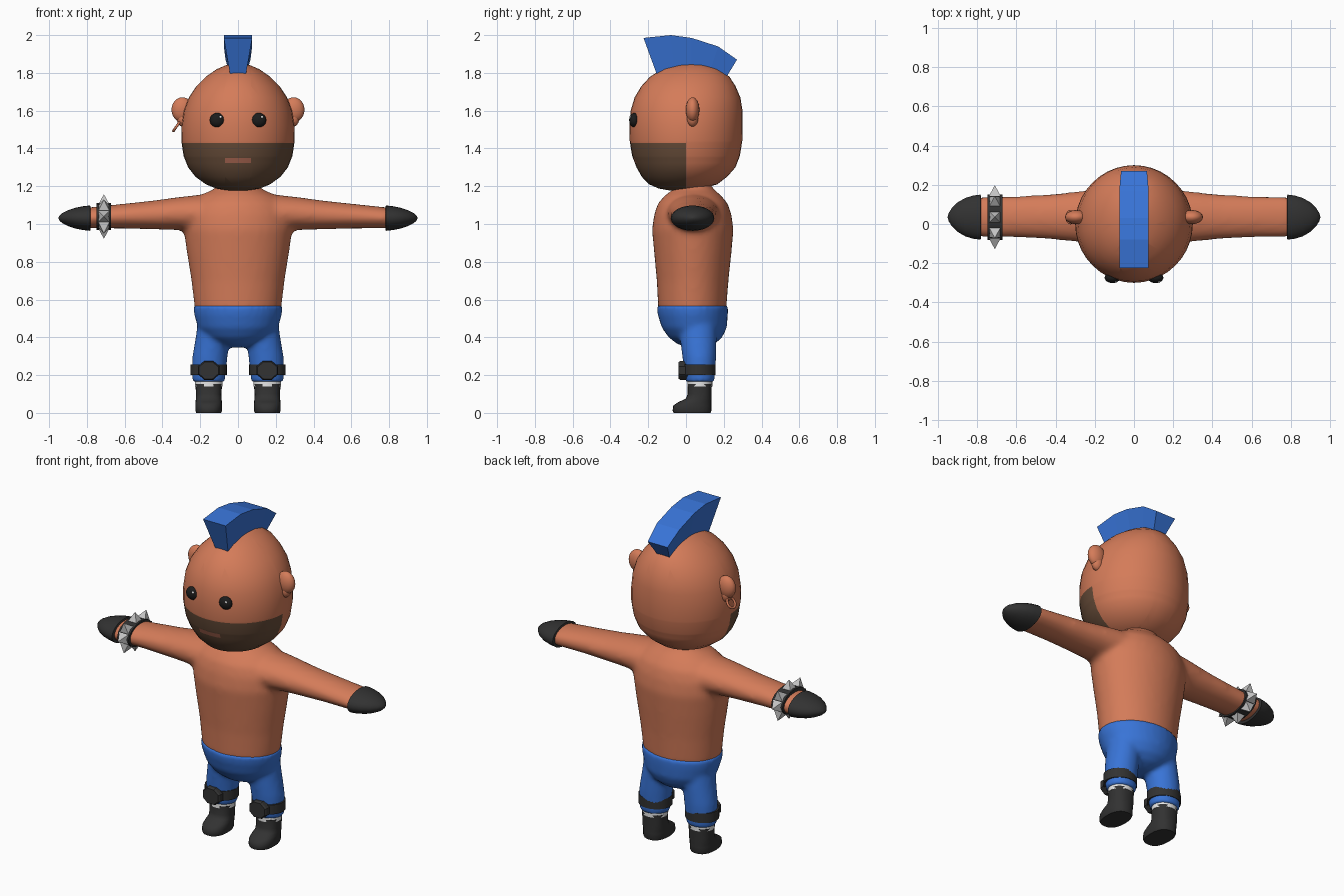
import bpy, bmesh, math
from mathutils import Matrix, Vector

if "Cube" in bpy.data.objects:
    bpy.data.objects.remove(bpy.data.objects["Cube"])


def material(name, r, g, b):
    m = bpy.data.materials.new(name)
    m.diffuse_color = (r, g, b, 1)
    m.use_nodes = True
    m.node_tree.nodes["Principled BSDF"].inputs["Base Color"].default_value = m.diffuse_color
    return m


SKIN = material("skin", 0.66, 0.20, 0.10)
BLUE = material("blue", 0.04, 0.175, 0.68)
DARK = material("dark_leather", 0.032, 0.032, 0.032)
BEARD = material("beard", 0.14, 0.075, 0.042)
LIPS = material("lips", 0.43, 0.145, 0.09)
EYE = material("eye_black", 0.012, 0.012, 0.012)
METAL = material("metal", 0.55, 0.55, 0.55)
WHITE = material("white", 0.85, 0.85, 0.85)


def loft(bm, rings, axis="z", n=32, power=2.0, turn=0.0):
    """Rings are (position on axis, centre a, radius a, centre b, radius b)."""
    loops = []
    for t, ca, ra, cb, rb in rings:
        loop = []
        for i in range(n):
            ang = 2 * math.pi * i / n + turn
            c, s = math.cos(ang), math.sin(ang)
            a = ca + ra * math.copysign(abs(c) ** (2 / power), c)
            b = cb + rb * math.copysign(abs(s) ** (2 / power), s)
            co = {"z": (a, b, t), "x": (t, a, b), "y": (a, t, b)}[axis]
            loop.append(bm.verts.new(co))
        loops.append(loop)
    for lo, hi in zip(loops, loops[1:]):
        for i in range(n):
            j = (i + 1) % n
            bm.faces.new((lo[i], lo[j], hi[j], hi[i]))
    bm.faces.new(loops[0])
    bm.faces.new(loops[-1])


def finish(name, bm, *mats, angle=40, remesh=0):
    bmesh.ops.recalc_face_normals(bm, faces=bm.faces)
    me = bpy.data.meshes.new(name)
    bm.to_mesh(me)
    bm.free()
    ob = bpy.data.objects.new(name, me)
    bpy.context.collection.objects.link(ob)
    for m in mats:
        me.materials.append(m)
    if remesh:
        r = ob.modifiers.new("blend", "REMESH")
        r.mode, r.voxel_size, r.use_smooth_shade = "VOXEL", remesh, True
        s = ob.modifiers.new("soften", "SMOOTH")
        s.factor, s.iterations = 0.5, 8
    elif angle:
        bpy.ops.object.select_all(action="DESELECT")
        ob.select_set(True)
        bpy.context.view_layer.objects.active = ob
        bpy.ops.object.shade_smooth_by_angle(angle=math.radians(angle))
    return ob


def part(name, rings, mat, angle=40, **kw):
    bm = bmesh.new()
    loft(bm, rings, **kw)
    return finish(name, bm, mat, angle=angle)


def ball(name, centre, radii, mat):
    bm = bmesh.new()
    bmesh.ops.create_uvsphere(bm, u_segments=20, v_segments=12, radius=1,
                              matrix=Matrix.Translation(centre) @ Matrix.Diagonal((*radii, 1)))
    return finish(name, bm, mat, angle=60)


# head, with beard and mouth cut into the surface
bm = bmesh.new()
head = [(1.178, 0.06, -0.03, 0.06), (1.188, 0.115, -0.025, 0.12), (1.21, 0.17, -0.015, 0.18),
        (1.25, 0.225, -0.008, 0.226), (1.30, 0.264, 0, 0.262), (1.36, 0.288, 0, 0.285),
        (1.44, 0.30, 0, 0.298), (1.52, 0.298, 0, 0.30), (1.60, 0.286, 0.003, 0.296),
        (1.67, 0.26, 0.008, 0.28), (1.73, 0.22, 0.013, 0.249), (1.78, 0.17, 0.02, 0.21),
        (1.82, 0.112, 0.025, 0.15), (1.84, 0.065, 0.03, 0.09), (1.85, 0.015, 0.03, 0.02)]
loft(bm, [(z, 0, rx, cy, ry) for z, rx, cy, ry in head], n=40)
for co, no in (((0, 0, 0), (0, 1, 0)), ((0, 0, 1.43), (0, 0, 1)), ((0, 0, 1.323), (0, 0, 1)),
               ((0, 0, 1.35), (0, 0, 1)), ((0.068, 0, 0), (1, 0, 0)), ((-0.068, 0, 0), (1, 0, 0))):
    bmesh.ops.bisect_plane(bm, geom=bm.verts[:] + bm.edges[:] + bm.faces[:],
                           plane_co=co, plane_no=no, dist=1e-5)
for f in bm.faces:
    c = f.calc_center_median()
    if c.y < 0 and c.z < 1.43:
        mouth = abs(c.x) < 0.068 and 1.323 < c.z < 1.35 and c.y < -0.15
        f.material_index = 2 if mouth else 1
finish("head", bm, SKIN, BEARD, LIPS, angle=60)

# eyes and ears
for side, sx in (("left", 1), ("right", -1)):
    ball(side + "_eye", (sx * 0.11, -0.274, 1.55), (0.04, 0.027, 0.038), EYE)
    ball(side + "_eye_glint", (sx * 0.11 + 0.017, -0.295, 1.566), (0.007, 0.005, 0.007), WHITE)
    ball(side + "_ear", (sx * 0.295, 0.035, 1.605), (0.057, 0.036, 0.066), SKIN)
    ball(side + "_earlobe", (sx * 0.29, 0.035, 1.56), (0.035, 0.03, 0.045), SKIN)

# hoop earring
bpy.ops.mesh.primitive_torus_add(major_radius=0.03, minor_radius=0.007, major_segments=20,
                                 minor_segments=8, location=(-0.325, 0.035, 1.517),
                                 rotation=(0, math.radians(-55), 0))
hoop = bpy.context.object
hoop.name = "earring"
hoop.data.materials.append(SKIN)
bpy.ops.object.shade_smooth()

# mohawk: columns of (top y, top z, half width, bottom y, bottom z)
bm = bmesh.new()
cols = []
for ty, tz, w, by, bz in ((-0.225, 1.985, 0.075, -0.15, 1.78), (-0.08, 2.0, 0.075, -0.06, 1.79),
                          (0.03, 1.985, 0.075, 0.03, 1.8), (0.17, 1.94, 0.075, 0.12, 1.79),
                          (0.27, 1.87, 0.066, 0.215, 1.78)):
    cols.append([bm.verts.new(p) for p in ((-w, ty, tz), (w, ty, tz), (0.04, by, bz), (-0.04, by, bz))])
for a, b in zip(cols, cols[1:]):
    for i in range(4):
        j = (i + 1) % 4
        bm.faces.new((a[i], a[j], b[j], b[i]))
bm.faces.new(cols[0])
bm.faces.new(cols[-1])
finish("mohawk", bm, BLUE, angle=0)

# torso and arms blended into one skin
bm = bmesh.new()
torso = [(0.54, 0.228, 0.033, 0.18), (0.70, 0.247, 0.035, 0.19), (0.85, 0.271, 0.036, 0.205),
         (0.97, 0.288, 0.036, 0.216), (1.05, 0.283, 0.036, 0.205), (1.11, 0.255, 0.036, 0.185),
         (1.155, 0.195, 0.037, 0.145), (1.185, 0.125, 0.04, 0.105), (1.23, 0.09, 0.05, 0.07)]
loft(bm, [(z, 0, rx, cy, ry) for z, rx, cy, ry in torso])
arm = [(0.10, 0.14, 1.055, 0.10), (0.22, 0.138, 1.057, 0.096), (0.32, 0.125, 1.055, 0.087),
       (0.45, 0.113, 1.048, 0.076), (0.60, 0.105, 1.042, 0.066), (0.78, 0.103, 1.033, 0.056),
       (0.85, 0.085, 1.03, 0.045)]
for s in (1, -1):
    loft(bm, [(s * x, 0.037, ry, cz, rz) for x, ry, cz, rz in arm], axis="x")
finish("torso_and_arms", bm, SKIN, remesh=0.016)

# gloves
glove = [(0.78, 0.106, 0.06), (0.783, 0.115, 0.067), (0.82, 0.110, 0.063), (0.86, 0.098, 0.055),
         (0.90, 0.075, 0.042), (0.93, 0.045, 0.027), (0.945, 0.021, 0.013), (0.95, 0.004, 0.003)]
for side, s in (("left", 1), ("right", -1)):
    part(side + "_glove", [(s * x, 0.035, ry, 1.031, rz) for x, ry, rz in glove], DARK, axis="x", n=24)

# studded wristband
CY, CZ, RY, RZ = 0.035, 1.04, 0.116, 0.071
part("wristband", [(x, CY, RY, CZ, RZ) for x in (-0.748, -0.672)], DARK, axis="x", n=16)
bm = bmesh.new()
for k in range(8):
    a = k * math.pi / 4
    pos = Vector((-0.71, CY + RY * math.cos(a), CZ + RZ * math.sin(a)))
    out = Vector((0, math.cos(a) / RY, math.sin(a) / RZ)).normalized()
    aim = Matrix((Vector((1, 0, 0)), out.cross(Vector((1, 0, 0))), out)).transposed().to_4x4()
    bmesh.ops.create_cone(bm, cap_ends=True, segments=4, radius1=0.042, radius2=0, depth=0.055,
                          matrix=Matrix.Translation(pos + out * 0.0195) @ aim
                          @ Matrix.Rotation(math.pi / 4, 4, "Z"))
finish("wristband_spikes", bm, METAL, angle=0)

# trousers: hips and both legs
bm = bmesh.new()
hips = [(0.572, 0.238, 0.033, 0.19), (0.52, 0.232, 0.036, 0.186), (0.45, 0.212, 0.044, 0.172),
        (0.40, 0.175, 0.05, 0.142), (0.365, 0.11, 0.053, 0.10), (0.347, 0.04, 0.055, 0.05)]
loft(bm, [(z, 0, rx, cy, ry) for z, rx, cy, ry in hips])
leg = [(0.50, 0.12, 0.09, 0.06, 0.10), (0.40, 0.134, 0.09, 0.065, 0.097), (0.30, 0.148, 0.093, 0.07, 0.09),
       (0.22, 0.154, 0.09, 0.073, 0.082), (0.163, 0.155, 0.085, 0.074, 0.077)]
for s in (1, -1):
    loft(bm, [(z, s * cx, rx, cy, ry) for z, cx, rx, cy, ry in leg])
finish("trousers", bm, BLUE, remesh=0.012)

# knee pads, socks and boots
boot = [(0, 0.032, 0.066, 0.098), (0.012, 0.032, 0.071, 0.103), (0.04, 0.034, 0.071, 0.101),
        (0.058, 0.048, 0.07, 0.087), (0.075, 0.067, 0.068, 0.068), (0.10, 0.072, 0.067, 0.063),
        (0.154, 0.073, 0.071, 0.064)]
for side, s in (("left", 1), ("right", -1)):
    x = s * 0.155
    part(side + "_knee_strap", [(z, x, 0.096, 0.068, 0.088) for z in (0.2, 0.257)], DARK)
    part(side + "_knee_pad", [(-0.04, x, 0.055, 0.225, 0.048), (-0.03, x, 0.062, 0.225, 0.054),
                              (0.02, x, 0.062, 0.225, 0.054)],
         DARK, axis="y", n=8, turn=math.pi / 8, angle=0)
    part(side + "_sock", [(z, x, 0.073, 0.073, 0.066) for z in (0.14, 0.166)], WHITE, n=24)
    part(side + "_boot", [(z, x, rx, cy, ry) for z, cy, rx, ry in boot], DARK, n=24, power=2.4, angle=50)
